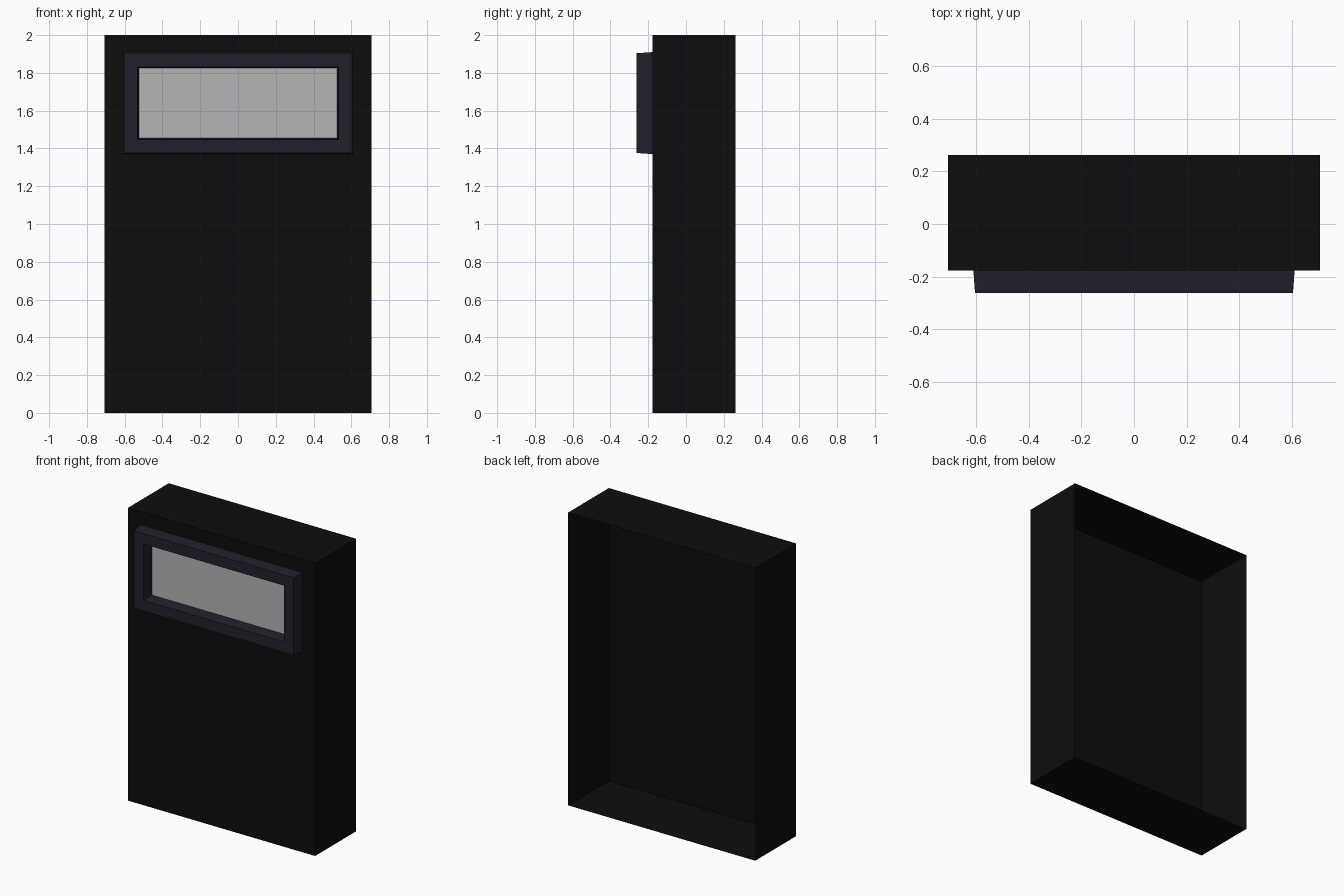
import bpy
import bmesh

if "Cube" in bpy.data.objects:
    bpy.data.objects.remove(bpy.data.objects["Cube"])


def material(name, rgb):
    m = bpy.data.materials.new(name)
    m.diffuse_color = (*rgb, 1)
    m.use_nodes = True
    m.node_tree.nodes["Principled BSDF"].inputs["Base Color"].default_value = m.diffuse_color
    return m


def make_object(name, bm, mat):
    mesh = bpy.data.meshes.new(name)
    bm.to_mesh(mesh)
    bm.free()
    mesh.materials.append(mat)
    obj = bpy.data.objects.new(name, mesh)
    bpy.context.collection.objects.link(obj)
    return obj


def rect(bm, hx, hz, y, zc):
    """Rectangular loop of vertices facing -y."""
    return [bm.verts.new((sx * hx, y, zc + sz * hz))
            for sx, sz in ((-1, -1), (1, -1), (1, 1), (-1, 1))]


def bridge(bm, a, b):
    for i in range(4):
        j = (i + 1) % 4
        bm.faces.new((a[i], a[j], b[j], b[i]))


black = material("cabinet black", (0.004, 0.004, 0.004))
navy = material("frame dark navy", (0.0144, 0.0144, 0.024))
grey = material("window grey", (0.46, 0.46, 0.46))

# Cabinet: thin shell, open at the back
bm = bmesh.new()
front = rect(bm, 0.707, 1.0, -0.177, 1.0)
back = rect(bm, 0.707, 1.0, 0.262, 1.0)
bm.faces.new(front)
bridge(bm, back, front)
make_object("cabinet_shell", bm, black)

# Window frame: tapered rim with a recess
ZC = 1.64
bm = bmesh.new()
loops = [rect(bm, hx, hz, y, ZC) for hx, hz, y in (
    (0.61, 0.27, -0.177),
    (0.604, 0.264, -0.262),
    (0.532, 0.192, -0.262),
    (0.525, 0.185, -0.179))]
for a, b in zip(loops, loops[1:]):
    bridge(bm, a, b)
make_object("window_frame", bm, navy)

# Window pane at the bottom of the recess
bm = bmesh.new()
bm.faces.new(rect(bm, 0.525, 0.185, -0.181, ZC))
make_object("window_pane", bm, grey)
